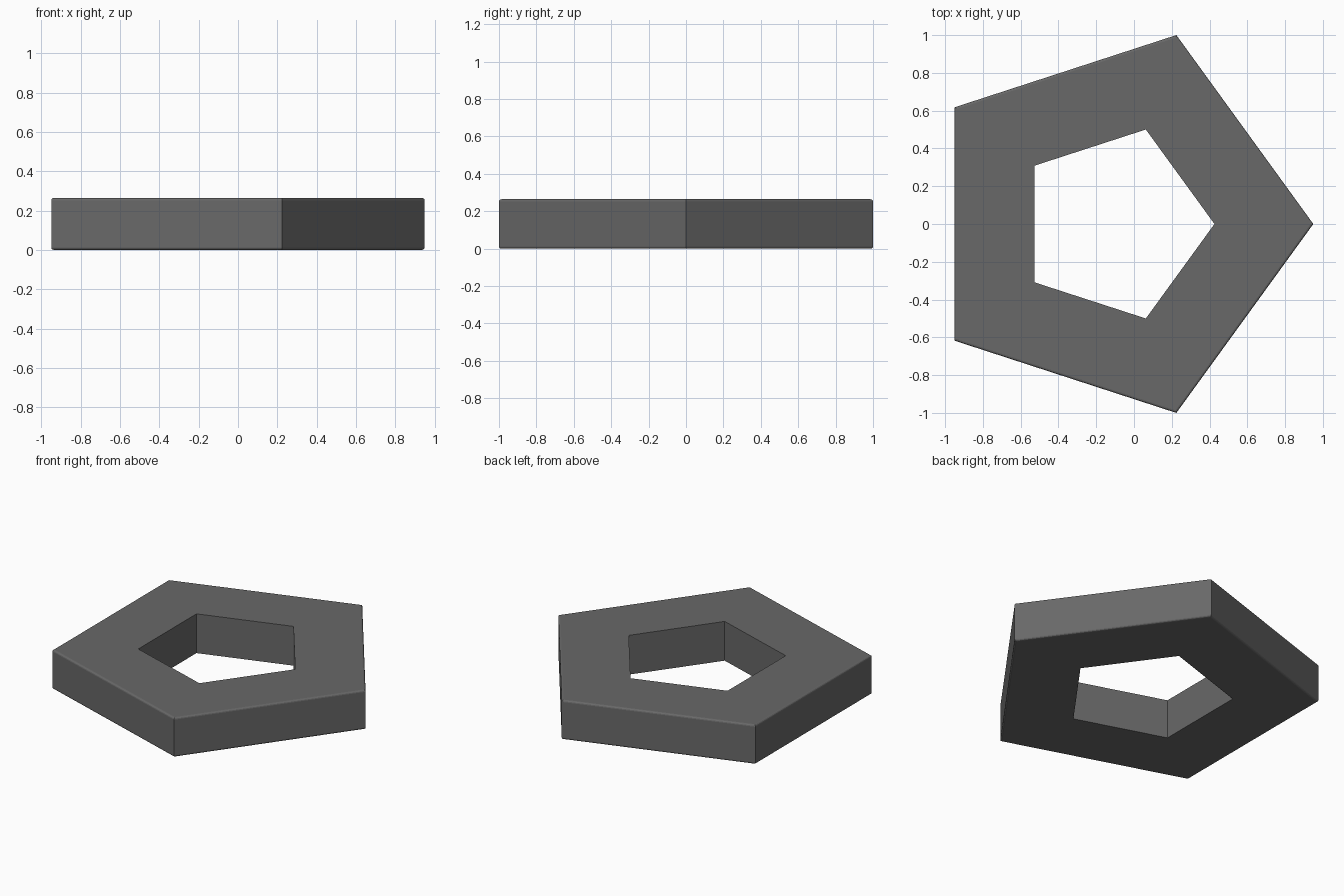
import bpy, bmesh, math

if "Cube" in bpy.data.objects:
    bpy.data.objects.remove(bpy.data.objects["Cube"])

HEIGHT = 0.264
OUTER_R, INNER_R = 1.0515, 0.526
BEVEL, STEPS = 0.012, 3
CENTRE_X = -0.1
SIDES = 5


def ring(bm, radius, z, squash=1.0):
    return [bm.verts.new((CENTRE_X + squash * radius * math.cos(math.tau * i / SIDES),
                          radius * math.sin(math.tau * i / SIDES), z))
            for i in range(SIDES)]


bm = bmesh.new()

# Outer wall with small rounded top and bottom rims
corner = []
for k in range(STEPS + 1):
    a = math.pi / 2 * k / STEPS
    inset = BEVEL * (1 - math.sin(a)) / math.cos(math.pi / SIDES)
    corner.append((OUTER_R - inset, BEVEL * (1 - math.cos(a))))
profile = corner + [(r, HEIGHT - z) for r, z in reversed(corner)]
rings = [ring(bm, r, z, 0.998) for r, z in profile]

# Sharp-edged pentagonal opening
rings += [ring(bm, INNER_R, HEIGHT), ring(bm, INNER_R, 0)]

# Join the rings into a closed frame
for a, b in zip(rings, rings[1:] + rings[:1]):
    for i in range(SIDES):
        j = (i + 1) % SIDES
        bm.faces.new((a[i], a[j], b[j], b[i]))
bmesh.ops.recalc_face_normals(bm, faces=bm.faces)

mesh = bpy.data.meshes.new("pentagon_frame")
bm.to_mesh(mesh)
bm.free()
frame = bpy.data.objects.new("pentagon_frame", mesh)
bpy.context.collection.objects.link(frame)

# Dark grey finish
dark = bpy.data.materials.new("dark_grey")
dark.diffuse_color = (0.14, 0.14, 0.14, 1)
dark.use_nodes = True
dark.node_tree.nodes["Principled BSDF"].inputs["Base Color"].default_value = dark.diffuse_color
mesh.materials.append(dark)
